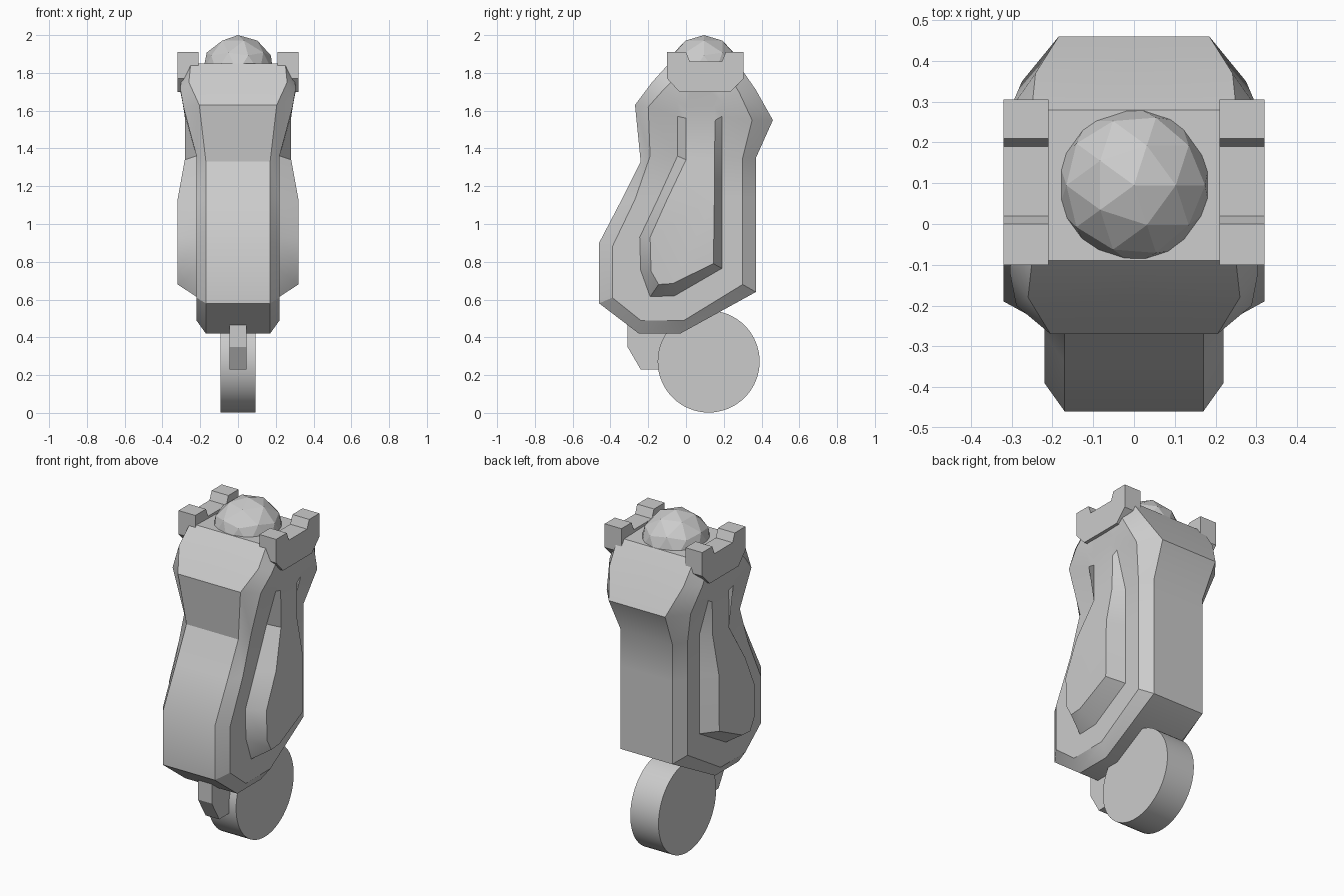
import bpy, bmesh, math
from mathutils import Matrix

cube = bpy.data.objects.get("Cube")
if cube:
    bpy.data.objects.remove(cube, do_unlink=True)

stone = bpy.data.materials.new("stone_grey")
stone.use_nodes = True
GREY = (0.6, 0.6, 0.6, 1)
stone.diffuse_color = GREY
stone.node_tree.nodes["Principled BSDF"].inputs["Base Color"].default_value = GREY


def add_object(name, bm, smooth=None, mirror=False):
    mesh = bpy.data.meshes.new(name)
    bm.to_mesh(mesh)
    bm.free()
    mesh.materials.append(stone)
    ob = bpy.data.objects.new(name, mesh)
    bpy.context.collection.objects.link(ob)
    if mirror:
        ob.modifiers.new("mirror", "MIRROR")
    if smooth:
        bpy.ops.object.select_all(action="DESELECT")
        ob.select_set(True)
        bpy.context.view_layer.objects.active = ob
        bpy.ops.object.shade_smooth_by_angle(angle=math.radians(smooth))
    return ob


def slab(name, profile, x0, x1, mirror=False):
    """Extrude a side profile of (y, z) points from x0 to x1."""
    bm = bmesh.new()
    face = bm.faces.new([bm.verts.new((x0, y, z)) for y, z in profile])
    ext = bmesh.ops.extrude_face_region(bm, geom=[face])["geom"]
    for v in ext:
        if isinstance(v, bmesh.types.BMVert):
            v.co.x = x1
    bmesh.ops.recalc_face_normals(bm, faces=bm.faces)
    return add_object(name, bm, mirror=mirror)


def width_at(z, steps):
    """Half width at height z, linear between the steps."""
    if z <= steps[0][0]:
        return steps[0][1]
    for (za, wa), (zb, wb) in zip(steps, steps[1:]):
        if z <= zb:
            return wa + (wb - wa) * (z - za) / (zb - za)
    return steps[-1][1]


# Body: side outlines running from the front foot, up the back, down the front
outline = [(-.25, .42), (-.03, .42), (.37, .64), (.37, 1.13), (.37, 1.35),
           (.46, 1.55), (.37, 1.71), (.28, 1.84), (-.09, 1.85), (-.18, 1.75),
           (-.27, 1.63), (-.24, 1.33), (-.34, 1.13), (-.46, .9), (-.46, .58)]
shoulder = [(-.24, .49), (-.01, .49), (.3, .68), (.3, 1.13), (.3, 1.35),
            (.35, 1.55), (.28, 1.7), (.23, 1.78), (-.05, 1.78), (-.12, 1.71),
            (-.2, 1.62), (-.19, 1.36), (-.27, 1.13), (-.39, .88), (-.39, .61)]
panel_base = [(-.19, .615), (-.06, .62), (.19, .765), (.19, 1.13), (.19, 1.35),
              (.19, 1.57), (.19, 1.65), (.16, 1.72), (0, 1.72), (-.045, 1.65),
              (-.045, 1.57), (-.045, 1.36), (-.15, 1.13), (-.245, .93), (-.24, .755)]
panel_top = [(-.145, .68), (-.07, .685), (.145, .79), (.15, 1.13), (.15, 1.35),
             (.155, 1.55), (.15, 1.62), (.13, 1.7), (.02, 1.7), (0, 1.62),
             (0, 1.56), (0, 1.34), (-.1, 1.13), (-.19, .93), (-.185, .75)]
rim_width = [(1.4, .17), (1.55, .185), (1.63, .205), (1.75, .26), (1.85, .25)]
side_width = [(1.36, .22), (1.55, .275), (1.7, .305), (1.8, .3)]
panel_width = [(1.13, .32), (1.35, .28), (1.56, .28), (1.7, .3)]

bm = bmesh.new()
rings = []
for points, widths in ((outline, [(0, 0)]), (outline, rim_width), (shoulder, side_width),
                       (panel_base, side_width), (panel_top, panel_width)):
    rings.append([bm.verts.new((width_at(z, widths), y, z)) for y, z in points])
count = len(outline)
for a, b in zip(rings, rings[1:]):
    for i in range(count):
        j = (i + 1) % count
        bm.faces.new((a[i], a[j], b[j], b[i]))
# Raised side panel: flat lower plate, then rows of quads up the neck
top = rings[-1]
bm.faces.new(top[:4] + top[12:])
for i in range(3, 7):
    bm.faces.new((top[i], top[i + 1], top[14 - i], top[15 - i]))
bmesh.ops.recalc_face_normals(bm, faces=bm.faces)
bm.faces.ensure_lookup_table()
if bm.faces[-1].normal.x < 0:
    bmesh.ops.reverse_faces(bm, faces=bm.faces)
add_object("body", bm, smooth=30, mirror=True)

# Notched battlements on both shoulders
slab("battlements", [(-.1, 1.91), (0, 1.91), (.02, 1.86), (.19, 1.86), (.21, 1.91),
                     (.305, 1.91), (.305, 1.77), (.235, 1.7), (-.035, 1.7), (-.1, 1.77)],
     .21, .32, mirror=True)

# Faceted dome
bm = bmesh.new()
bmesh.ops.create_icosphere(bm, subdivisions=2, radius=.195,
                           matrix=Matrix.Translation((0, .095, 1.805)))
add_object("dome", bm)

# Wheel under the body
bm = bmesh.new()
bmesh.ops.create_cone(bm, cap_ends=True, segments=64, radius1=.27, radius2=.27, depth=.185,
                      matrix=Matrix.Translation((0, .12, .272)) @ Matrix.Rotation(math.pi / 2, 4, "Y"))
add_object("wheel", bm, smooth=30)

# Bracket in front of the wheel
slab("wheel_bracket", [(-.31, .5), (-.31, .35), (-.24, .23), (-.1, .23), (-.05, .5)], -.045, .045)
